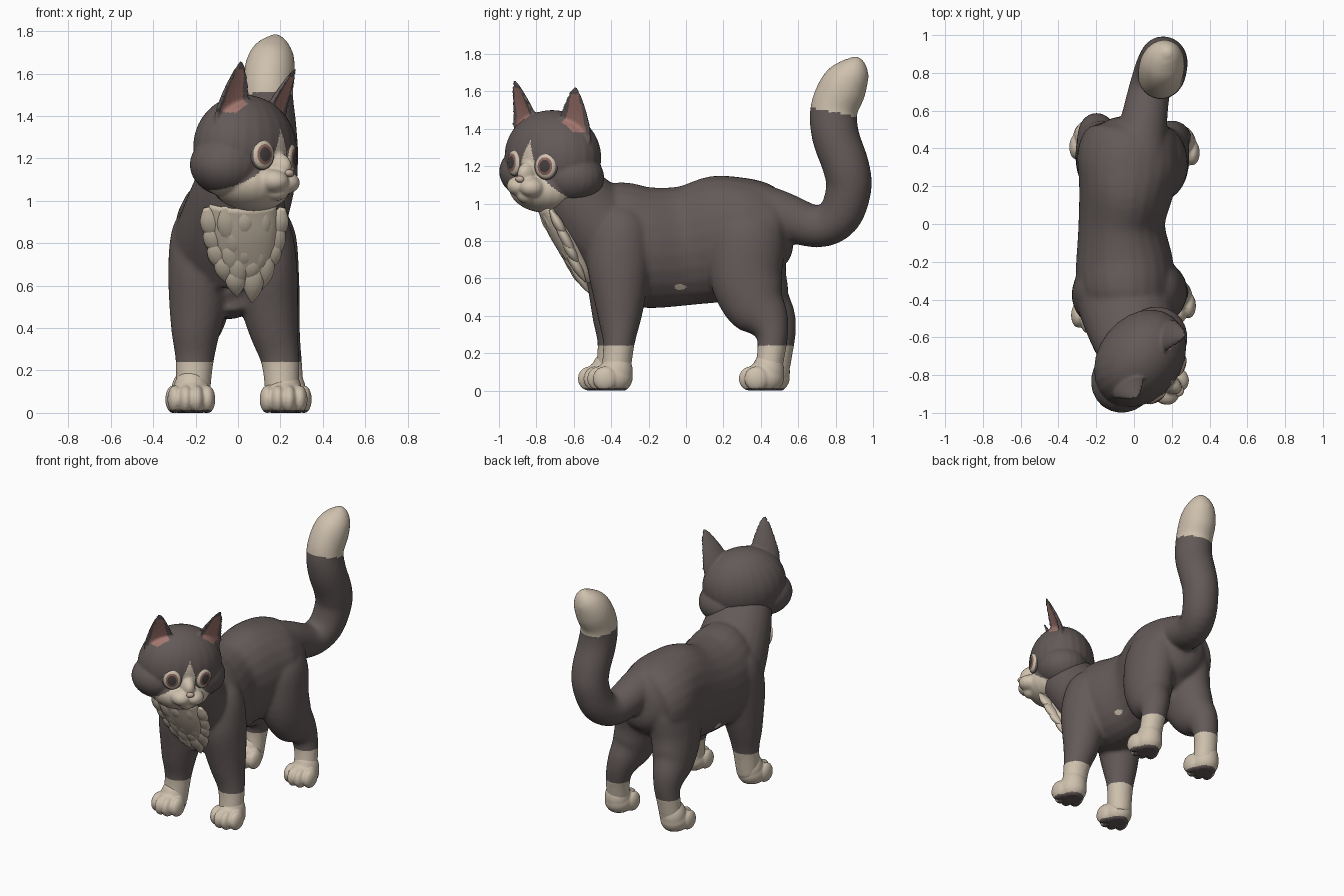
import bpy, bmesh, math
from mathutils import Vector, Matrix

if "Cube" in bpy.data.objects:
    bpy.data.objects.remove(bpy.data.objects["Cube"], do_unlink=True)


def material(name, rgb):
    m = bpy.data.materials.new(name)
    m.use_nodes = True
    m.diffuse_color = (*rgb, 1)
    m.node_tree.nodes["Principled BSDF"].inputs["Base Color"].default_value = (*rgb, 1)
    return m


GREY = material("dark grey fur", (0.125, 0.102, 0.099))
CREAM = material("cream fur", (0.62, 0.53, 0.42))
PINK = material("inner ear pink", (0.37, 0.185, 0.16))
IRIS = material("red brown iris", (0.27, 0.13, 0.11))
PUPIL = material("dark pupil", (0.06, 0.05, 0.05))
NOSE = material("pale pink nose", (0.55, 0.42, 0.34))


def spline(rings, steps=4):
    """Smoothly interpolate every number of the rings."""
    pts = [rings[0]] + rings + [rings[-1]]
    out = []
    for window in zip(pts, pts[1:], pts[2:], pts[3:]):
        for i in range(steps):
            t = i / steps
            out.append([0.5 * (2*q + (r-p)*t + (2*p-5*q+4*r-s)*t*t + (3*q-p-3*r+s)*t**3)
                        for p, q, r, s in zip(*window)])
    return out + [rings[-1]]


def tube(bm, rings, n=24, shape=lambda a: (math.cos(a), math.sin(a))):
    """Loft rings of (x, y, z, half width, half depth) along their path."""
    rings = spline(rings)
    centres = [Vector(r[:3]) for r in rings]
    loops = []
    for i, r in enumerate(rings):
        t = (centres[min(i + 1, len(rings) - 1)] - centres[max(i - 1, 0)]).normalized()
        side = (Vector((1, 0, 0)) - t * t.x).normalized()
        up = t.cross(side)
        loop = []
        for k in range(n):
            u, v = shape(2 * math.pi * (k + 0.5) / n)
            loop.append(bm.verts.new(centres[i] + side * u * r[3] + up * v * r[4]))
        loops.append(loop)
    for a, b in zip(loops, loops[1:]):
        for k in range(n):
            bm.faces.new((a[k], a[(k + 1) % n], b[(k + 1) % n], b[k]))
    bm.faces.new(loops[0])
    bm.faces.new(loops[-1])


def ball(bm, centre, radii, turn=Matrix()):
    bmesh.ops.create_uvsphere(bm, u_segments=24, v_segments=24, radius=1,
                              matrix=Matrix.Translation(centre) @ Matrix.Diagonal((*radii, 1)) @ turn)


def build(name, bm, mats, rule=None, place=None, fuse=0, soften=6):
    """Make an object; optionally fuse its pieces, colour faces by rule, place it."""
    bmesh.ops.recalc_face_normals(bm, faces=bm.faces)
    me = bpy.data.meshes.new(name)
    bm.to_mesh(me)
    bm.free()
    ob = bpy.data.objects.new(name, me)
    bpy.context.collection.objects.link(ob)
    if fuse:
        mod = ob.modifiers.new("fuse", "REMESH")
        mod.mode = "VOXEL"
        mod.voxel_size = fuse
        mod = ob.modifiers.new("soften", "SMOOTH")
        mod.factor = 0.5
        mod.iterations = soften
        deps = bpy.context.evaluated_depsgraph_get()
        me = bpy.data.meshes.new_from_object(ob.evaluated_get(deps))
        ob.modifiers.clear()
        ob.data = me
    me.materials.clear()
    for m in mats:
        me.materials.append(m)
    for p in me.polygons:
        p.use_smooth = True
        p.material_index = int(rule(p)) if rule else 0
    if place:
        me.transform(place)


# Body: torso, neck, four legs and tail fused into one skin
bm = bmesh.new()
tube(bm, [(-.05, -.48, .80, .16, .24), (-.04, -.40, .80, .25, .32), (-.05, -.22, .765, .26, .325),
          (-.065, 0, .775, .23, .32), (-.04, .20, .815, .255, .34), (-.02, .36, .84, .28, .295),
          (.01, .46, .83, .235, .235), (.02, .53, .82, .16, .16), (.025, .565, .82, .07, .07)])
tube(bm, [(-.05, -.35, .78, .27, .26), (-.03, -.47, .88, .25, .23),
          (0, -.60, 1.02, .225, .20), (.02, -.68, 1.12, .2, .17)])

# Leg rings: left x, right x, y, z, half width, half depth
FRONT = [(.06, -.13, -.36, 1.0, .04, .05), (.085, -.15, -.355, .93, .11, .12),
         (.11, -.17, -.35, .84, .145, .16), (.13, -.18, -.36, .68, .15, .17),
         (.15, -.19, -.355, .50, .135, .14), (.17, -.20, -.355, .38, .115, .115),
         (.20, -.205, -.36, .24, .09, .083), (.21, -.215, -.38, .06, .08, .08)]
HIND = [(.08, -.10, .33, .99, .05, .06), (.10, -.12, .33, .92, .12, .14),
        (.12, -.14, .33, .82, .155, .20), (.14, -.16, .32, .62, .15, .195),
        (.165, -.18, .365, .47, .13, .17), (.19, -.195, .43, .38, .105, .125),
        (.21, -.20, .46, .30, .088, .088), (.225, -.21, .455, .20, .08, .075),
        (.235, -.22, .43, .06, .08, .075)]
for rings, back in ((FRONT, -.03), (HIND, .04)):
    tube(bm, [(r[0],) + r[2:] for r in rings])
    tube(bm, [(r[1], r[2] + back * max(0, min(1, (.9 - r[3]) * 2))) + r[3:] for r in rings])

tube(bm, [(.02, .36, .97, .16, .15), (.045, .50, .94, .13, .13), (.08, .70, .877, .112, .113),
          (.12, .82, .935, .115, .118), (.15, .87, 1.08, .12, .122), (.16, .855, 1.2, .125, .125),
          (.15, .80, 1.36, .125, .127), (.14, .79, 1.5, .12, .127), (.15, .84, 1.62, .12, .127),
          (.165, .885, 1.70, .10, .10), (.175, .905, 1.755, .06, .06), (.177, .91, 1.79, .01, .01)])


def coat(p):
    c = p.center
    sock = c.z < .243
    tail_tip = c.y > .5 and c.z > 1.49 + .2 * (.78 - c.y)
    spot = ((c.y + .03) / .03) ** 2 + ((c.z - .555) / .018) ** 2 < 1
    return sock or tail_tip or spot


build("body", bm, [GREY, CREAM], coat, fuse=.013, soften=9)

# Paws with four toes, an ankle and dark soles
for name, x, y in (("front_left_paw", .215, -.39), ("front_right_paw", -.22, -.44),
                   ("hind_left_paw", .235, .42), ("hind_right_paw", -.23, .45)):
    bm = bmesh.new()
    ball(bm, (x, y, .07), (.095, .105, .09))
    ball(bm, (x, y + .02, .10), (.086, .086, .11))
    for o in (-.076, -.026, .026, .076):
        ball(bm, (x + o, y - .088 + abs(o) * .6, .064), (.037, .066, .066))
    for v in bm.verts:
        v.co.z = max(v.co.z, 0)
    build(name, bm, [CREAM, GREY], lambda p: p.center.z < .014, fuse=.007, soften=4)

# Chest ruff: a padded core with rows of pointed tufts
bm = bmesh.new()
tube(bm, [(.02, -.74, .99, .16, .06), (.02, -.67, .86, .17, .07), (.035, -.60, .73, .14, .06),
          (.05, -.55, .64, .08, .045), (.05, -.52, .58, .02, .02)])
for z, count, spread in ((.93, 5, .17), (.86, 4, .155), (.79, 5, .135), (.73, 4, .10), (.67, 2, .045)):
    for i in range(count):
        x = .03 + spread * (2 * i / (count - 1) - 1)
        y = -.54 - (z - .55) * .58 + 1.4 * x * x
        drop = .12 + .03 * (i % 2)
        tube(bm, [(x + (.03 - x) * .2 * t, y + drop * .56 * t, z - drop * t, w, w * .55)
                  for t, w in ((-.3, .015), (.1, .045), (.45, .048), (.75, .03), (1, .003))], n=12)
build("chest_ruff", bm, [CREAM])

# Head and ears, modelled facing forward, then turned and tilted
HEAD = (Matrix.Translation((.03, -.715, 1.2)) @ Matrix.Rotation(math.radians(52), 4, "Z")
        @ Matrix.Rotation(math.radians(5), 4, "Y"))
EAR = [(.15, -.05, .12, .11), (.165, -.055, .2, .105), (.18, -.075, .29, .08),
       (.195, -.098, .37, .05), (.204, -.112, .42, .026), (.207, -.118, .445, .008)]


def ear_section(a, turn):
    """Rounded at the back, hollow at the front, turned outward."""
    u, v = math.cos(a), math.sin(a)
    v *= .6 if v > 0 else -.15
    return u * math.cos(turn) - v * math.sin(turn), u * math.sin(turn) + v * math.cos(turn)


bm = bmesh.new()
ball(bm, (0, 0, .05), (.28, .22, .25))
ball(bm, (0, -.05, -.12), (.20, .185, .13))
ball(bm, (0, -.19, -.04), (.05, .088, .07))
ball(bm, (0, -.205, -.155), (.055, .055, .045))
for s in (-1, 1):
    ball(bm, (s * .13, 0, -.045), (.185, .17, .145))
    ball(bm, (s * .042, -.215, -.11), (.068, .075, .055))
    tube(bm, [(s * x, y, z, w, w) for x, y, z, w in EAR], shape=lambda a: ear_section(a, s * .2))


def face_mask(p):
    """Cream muzzle and blaze, pink inside the ears, grey elsewhere."""
    c, x, rise = p.center, abs(p.center.x), p.center.z - .2
    hollow = abs(x - .165 - .17 * rise) < .66 * (.105 - .36 * rise)
    if .0 < rise < .205 and hollow and p.normal.y < -.15 and c.y > -.09 - .15 * rise:
        return 2
    width = .055 - .4 * c.z if c.z > -.04 else .075 + 1.15 * (-.04 - c.z)
    return c.y < .03 and x < width


build("head", bm, [GREY, CREAM, PINK], face_mask, HEAD, fuse=.008)

bm = bmesh.new()
ball(bm, (0, -.275, -.07), (.026, .02, .018))
build("nose", bm, [NOSE], place=HEAD)


def eye_rings(p):
    r = math.hypot(p.center.x / .058, p.center.z / .068)
    return 2 if r < .52 else 1 if r < .7 else 0


# Eyes with coloured rings and a lid behind each
forward = Matrix.Rotation(math.pi / 2, 4, "X")
for side, s in (("left", 1), ("right", -1)):
    socket = HEAD @ Matrix.Translation((s * .107, -.192, .01)) @ Matrix.Rotation(s * .35, 4, "Z")
    bm = bmesh.new()
    ball(bm, (0, 0, 0), (.058, .026, .068), forward)
    build(side + "_eye", bm, [CREAM, IRIS, PUPIL], eye_rings, socket)
    bm = bmesh.new()
    ball(bm, (0, .004, .003), (.066, .02, .077), forward)
    build(side + "_eyelid", bm, [GREY], place=socket)
